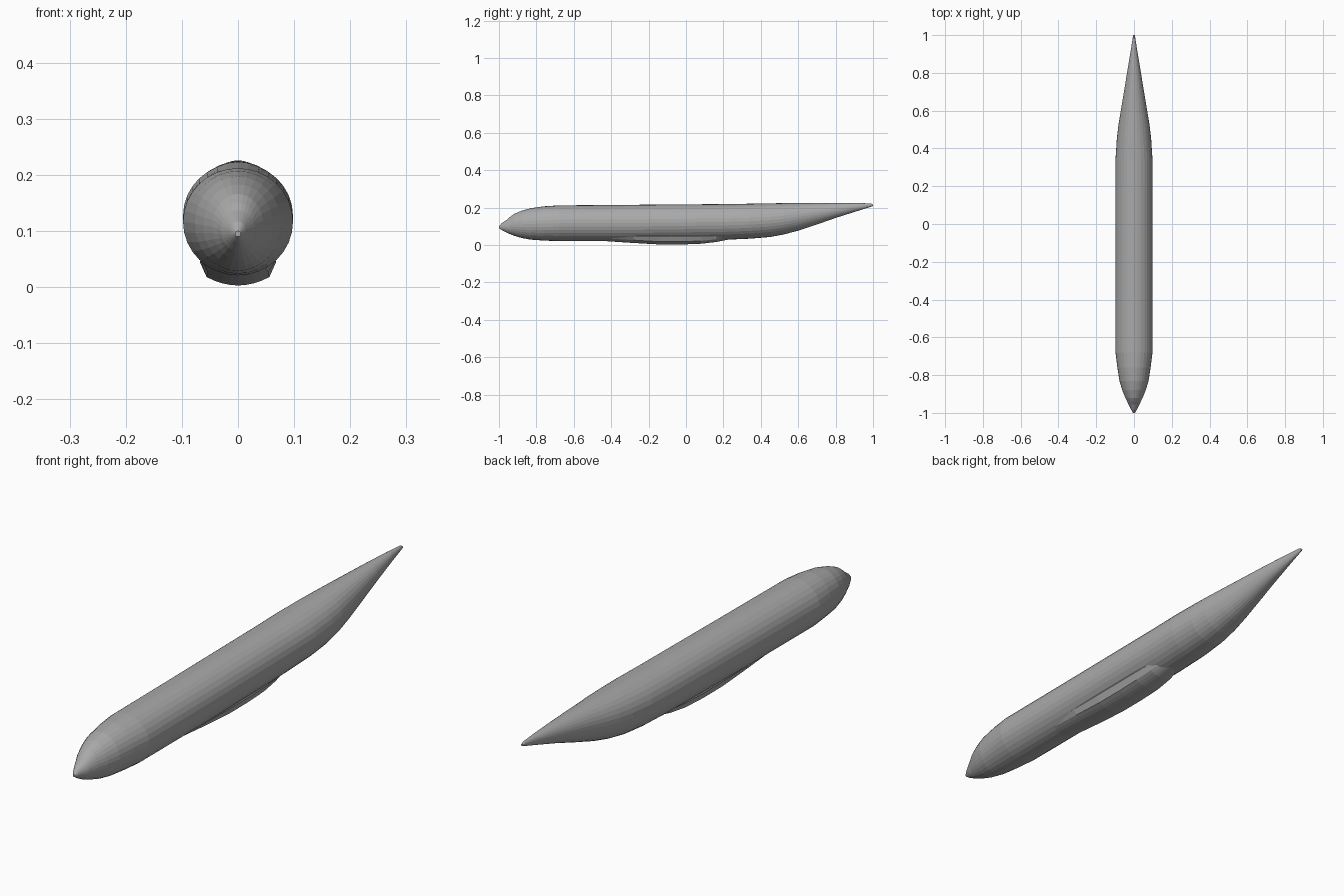
import bpy, bmesh, math

grey = bpy.data.materials.new("fuselage grey")
grey.diffuse_color = (0.4, 0.4, 0.4, 1)


def loft(name, rings):
    """Skin a list of closed rings and cap both ends."""
    bm = bmesh.new()
    loops = [[bm.verts.new(p) for p in ring] for ring in rings]
    n = len(loops[0])
    for a, b in zip(loops, loops[1:]):
        for i in range(n):
            j = (i + 1) % n
            bm.faces.new((a[i], a[j], b[j], b[i]))
    bm.faces.new(loops[0])
    bm.faces.new(loops[-1])
    bmesh.ops.recalc_face_normals(bm, faces=bm.faces)
    mesh = bpy.data.meshes.new(name)
    bm.to_mesh(mesh)
    bm.free()
    mesh.materials.append(grey)
    obj = bpy.data.objects.new(name, mesh)
    bpy.context.collection.objects.link(obj)
    return obj


# Fuselage stations: y, half width, bottom z, top z
stations = [
    (-1.0, 0.005, 0.090, 0.100), (-0.985, 0.014, 0.080, 0.117),
    (-0.955, 0.030, 0.064, 0.137), (-0.94, 0.036, 0.058, 0.151),
    (-0.92, 0.046, 0.050, 0.166), (-0.88, 0.062, 0.038, 0.183),
    (-0.83, 0.077, 0.029, 0.197), (-0.76, 0.088, 0.024, 0.207),
    (-0.68, 0.098, 0.021, 0.212), (-0.3, 0.098, 0.021, 0.215),
    (0.2, 0.098, 0.028, 0.219), (0.34, 0.098, 0.034, 0.221),
    (0.45, 0.091, 0.043, 0.223), (0.52, 0.083, 0.056, 0.224),
    (0.60, 0.070, 0.077, 0.225), (0.70, 0.053, 0.110, 0.226),
    (0.80, 0.037, 0.145, 0.226), (0.92, 0.017, 0.183, 0.225),
    (0.99, 0.006, 0.205, 0.222), (1.0, 0.004, 0.209, 0.217),
]
SIDES = 32


def oval(y, w, lo, hi):
    mid, h = (lo + hi) / 2, (hi - lo) / 2
    return [(w * math.sin(t), y, mid + h * math.cos(t))
            for t in (2 * math.pi * i / SIDES for i in range(SIDES))]


loft("fuselage", [oval(*s) for s in stations])

# Belly fairing between the wing roots: y, bottom z, half width, side height
belly = [(-0.43, 0.021, 0.050, 0.046), (-0.28, 0.011, 0.054, 0.046),
         (-0.14, 0.003, 0.056, 0.045), (-0.02, 0.003, 0.056, 0.045),
         (0.08, 0.007, 0.055, 0.047), (0.16, 0.016, 0.050, 0.050),
         (0.23, 0.030, 0.036, 0.054)]


def belly_ring(y, lo, w, top):
    arc = [(w * k / 4, y, lo + 0.015 * (k / 4) ** 2) for k in range(-4, 5)]
    return arc + [(w + 0.012, y, top), (w, y, 0.075), (-w, y, 0.075), (-w - 0.012, y, top)]


loft("belly_fairing", [belly_ring(*b) for b in belly])
